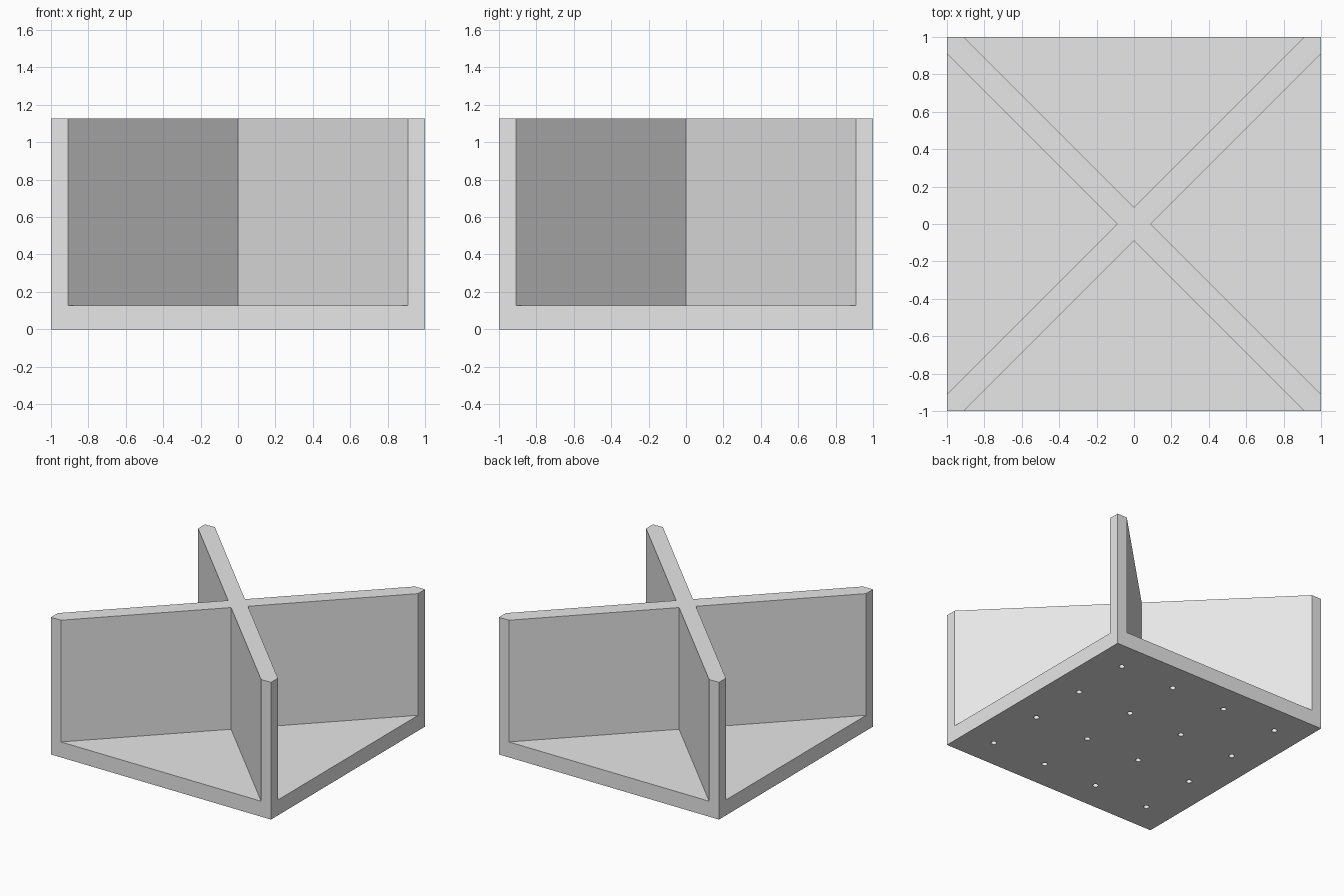
import bpy
import bmesh
from math import pi
from mathutils import Matrix, Vector

WALL = 0.127          # floor thickness
APEX = 0.09           # distance from centre to each bay's inner corner
HEIGHT = 1.127
HOLE_RADIUS = 0.022
HOLE_DEPTH = 0.06

cube = bpy.data.objects.get("Cube")
if cube:
    bpy.data.objects.remove(cube, do_unlink=True)

grey = bpy.data.materials.new("light_grey")
grey.use_nodes = True
grey.diffuse_color = (0.8, 0.8, 0.8, 1)
grey.node_tree.nodes["Principled BSDF"].inputs["Base Color"].default_value = (0.8, 0.8, 0.8, 1)


def make_object(name, bm):
    bmesh.ops.recalc_face_normals(bm, faces=bm.faces)
    mesh = bpy.data.meshes.new(name)
    bm.to_mesh(mesh)
    bm.free()
    mesh.materials.append(grey)
    obj = bpy.data.objects.new(name, mesh)
    bpy.context.collection.objects.link(obj)
    return obj


def add_bay(bm, turn):
    """Triangular prism that hollows out one open side bay."""
    reach = 1.2
    profile = [(0, -APEX), (-reach, -APEX - reach), (reach, -APEX - reach)]
    spin = Matrix.Rotation(turn, 3, "Z")
    face = bm.faces.new([bm.verts.new(spin @ Vector((x, y, WALL))) for x, y in profile])
    top = bmesh.ops.extrude_face_region(bm, geom=[face])["geom"]
    bmesh.ops.translate(bm, vec=(0, 0, HEIGHT),
                        verts=[v for v in top if isinstance(v, bmesh.types.BMVert)])


# Solid block
bm = bmesh.new()
bmesh.ops.create_cube(bm, size=1, matrix=Matrix.Translation((0, 0, HEIGHT / 2))
                      @ Matrix.Diagonal((2, 2, HEIGHT, 1)))
body = make_object("cross_divider_base", bm)

# Cutter: four side bays and a grid of blind holes underneath
bm = bmesh.new()
for i in range(4):
    add_bay(bm, i * pi / 2)
grid = (-0.75, -0.25, 0.25, 0.75)
for x in grid:
    for y in grid:
        bmesh.ops.create_cone(bm, cap_ends=True, segments=24, radius1=HOLE_RADIUS,
                              radius2=HOLE_RADIUS, depth=2 * HOLE_DEPTH,
                              matrix=Matrix.Translation((x, y, 0)))
cutter = make_object("bay_and_hole_cutter", bm)
cutter.hide_render = True

# Cut, bake the result and discard the cutter
cut = body.modifiers.new("cut", "BOOLEAN")
cut.operation = "DIFFERENCE"
cut.solver = "EXACT"
cut.object = cutter
bpy.context.view_layer.update()
depsgraph = bpy.context.evaluated_depsgraph_get()
result = bpy.data.meshes.new_from_object(body.evaluated_get(depsgraph))
body.modifiers.clear()
body.data = result
bpy.data.objects.remove(cutter, do_unlink=True)

# Smooth hole walls, crisp edges elsewhere
bpy.ops.object.select_all(action="DESELECT")
body.select_set(True)
bpy.context.view_layer.objects.active = body
bpy.ops.object.shade_smooth_by_angle(angle=pi / 6)
